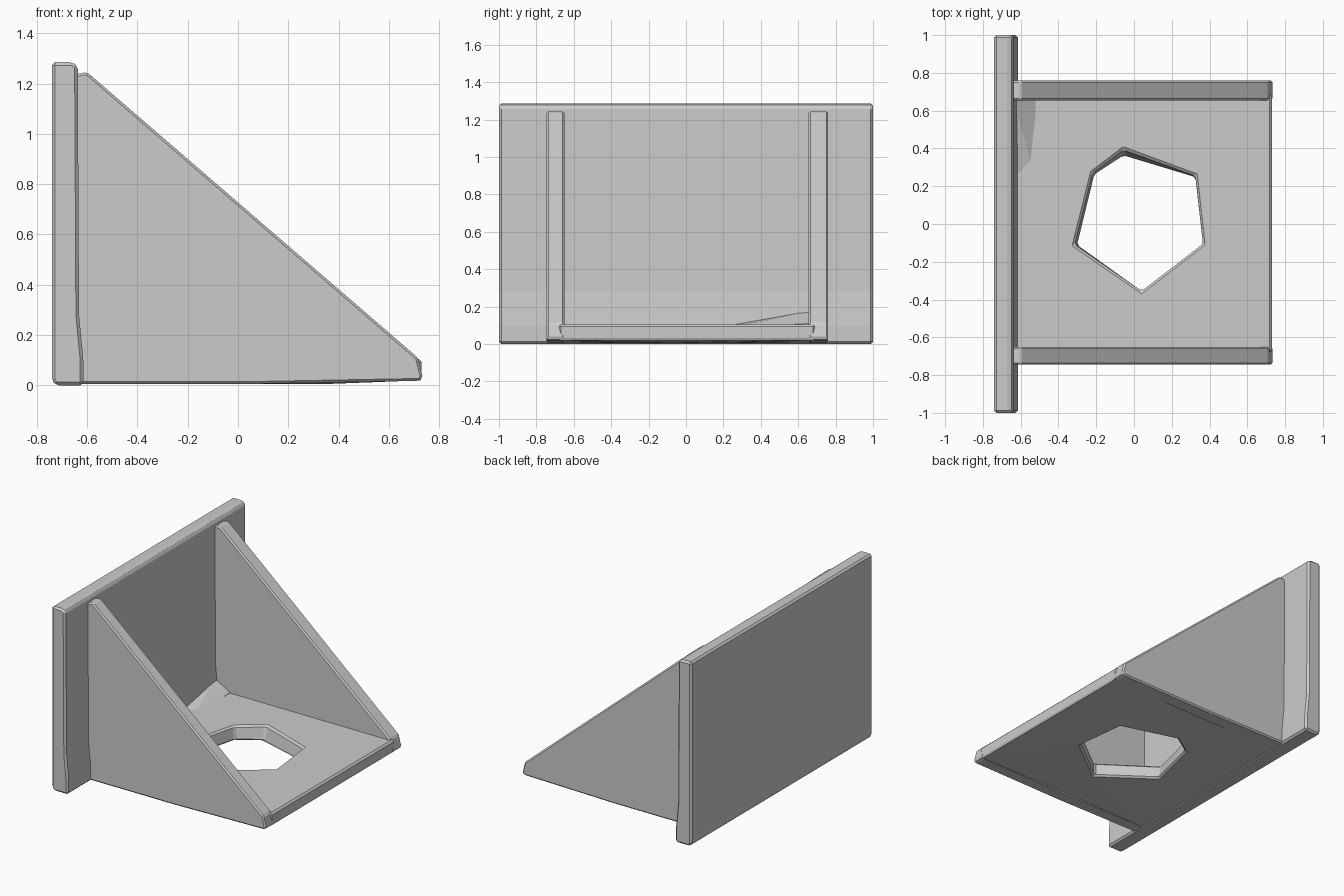
import bpy
import bmesh

cube = bpy.data.objects.get("Cube")
if cube:
    bpy.data.objects.remove(cube, do_unlink=True)

grey = bpy.data.materials.new("plain grey")
colour = (0.6, 0.6, 0.6, 1)
grey.diffuse_color = colour
grey.use_nodes = True
grey.node_tree.nodes["Principled BSDF"].inputs["Base Color"].default_value = colour


def finish(name, bm, bevel):
    """Turn a bmesh into a grey object with chamfered edges."""
    bmesh.ops.recalc_face_normals(bm, faces=bm.faces[:])
    mesh = bpy.data.meshes.new(name)
    bm.to_mesh(mesh)
    bm.free()
    mesh.materials.append(grey)
    obj = bpy.data.objects.new(name, mesh)
    bpy.context.collection.objects.link(obj)
    if bevel:
        mod = obj.modifiers.new("chamfer", "BEVEL")
        mod.width = bevel
        mod.segments = 1
        mod.limit_method = "ANGLE"
    return obj


def side_prism(name, profile, y0, y1, bevel):
    """Extrude an x-z profile from y0 to y1."""
    bm = bmesh.new()
    face = bm.faces.new([bm.verts.new((x, y0, z)) for x, z in profile])
    out = bmesh.ops.extrude_face_region(bm, geom=[face])
    for v in out["geom"]:
        if isinstance(v, bmesh.types.BMVert):
            v.co.y = y1
    return finish(name, bm, bevel)


# Upright plate, a little thicker towards its foot
plate = [(-0.74, 0.02), (-0.725, 0.0), (-0.615, 0.0), (-0.615, 0.1),
         (-0.632, 0.28), (-0.637, 1.27), (-0.66, 1.285), (-0.74, 1.285)]
side_prism("back_plate", plate, -1, 1, 0.014)

# Triangular side braces
brace = [(-0.66, 0.005), (0.02, 0.005), (0.72, 0.018), (0.735, 0.03),
         (0.715, 0.11), (-0.6, 1.245), (-0.66, 1.235)]
side_prism("right_brace", brace, -0.745, -0.65, 0.014)
side_prism("left_brace", brace, 0.655, 0.76, 0.014)

# Base plate with an irregular six-sided hole
outer = [(-0.65, -0.68), (0.73, -0.68), (0.73, 0.69), (-0.65, 0.69)]
hole = [(-0.055, 0.395), (0.325, 0.255), (0.365, -0.105),
        (0.04, -0.355), (-0.315, -0.11), (-0.22, 0.27)]
bm = bmesh.new()
edges = []
for loop in (outer, hole):
    verts = [bm.verts.new((x, y, 0.105)) for x, y in loop]
    edges += [bm.edges.new((verts[i - 1], verts[i])) for i in range(len(verts))]
fill = bmesh.ops.triangle_fill(bm, edges=edges, use_beauty=True)
faces = [f for f in fill["geom"] if isinstance(f, bmesh.types.BMFace)]
out = bmesh.ops.extrude_face_region(bm, geom=faces)
for v in out["geom"]:
    if isinstance(v, bmesh.types.BMVert):
        v.co.z = 0.02 if v.co.x > 0.5 else 0.006
        # The hole narrows slightly towards the underside
        if abs(v.co.x) < 0.5:
            v.co.x *= 0.95 if v.co.x < -0.1 else 1
            v.co.y *= 0.91 if v.co.y > 0.3 else 0.97 if v.co.y > 0 else 1
# The extrusion keeps the starting faces; they form the upper surface
if not any(f.is_valid and all(v.co.z > 0.1 for v in f.verts) for f in bm.faces):
    rim = [e for e in bm.edges if e.is_boundary]
    bmesh.ops.triangle_fill(bm, edges=rim, use_beauty=True)
finish("base_plate", bm, 0.012)

# Small sloping wedge in the inner back corner
bm = bmesh.new()
for p in [(-0.64, 0.67, 0.18), (-0.64, 0.67, 0.09), (-0.52, 0.67, 0.11),
          (-0.52, 0.67, 0.09), (-0.53, 0.27, 0.09), (-0.64, 0.27, 0.09),
          (-0.64, 0.27, 0.11)]:
    bm.verts.new(p)
bmesh.ops.convex_hull(bm, input=bm.verts[:])
finish("corner_wedge", bm, 0)
